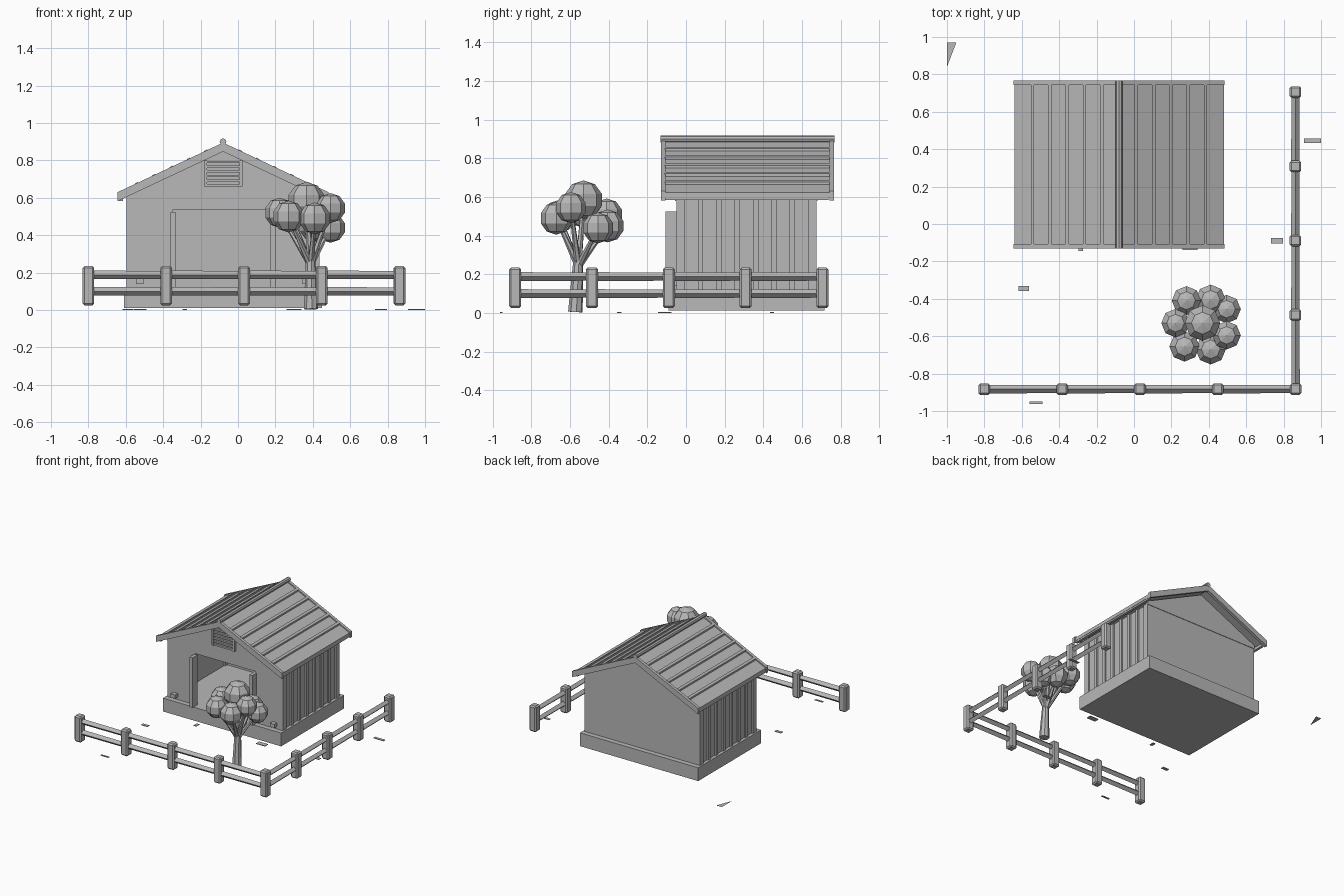
import bpy
import bmesh
from mathutils import Vector, Matrix

cube = bpy.data.objects.get("Cube")
if cube:
    bpy.data.objects.remove(cube, do_unlink=True)

grey = bpy.data.materials.new("plain grey")
grey.use_nodes = True
COLOUR = (0.48, 0.48, 0.48, 1)
grey.diffuse_color = COLOUR
grey.node_tree.nodes["Principled BSDF"].inputs["Base Color"].default_value = COLOUR


def finish(name, bm):
    bmesh.ops.recalc_face_normals(bm, faces=bm.faces)
    mesh = bpy.data.meshes.new(name)
    bm.to_mesh(mesh)
    bm.free()
    mesh.materials.append(grey)
    obj = bpy.data.objects.new(name, mesh)
    bpy.context.collection.objects.link(obj)
    return obj


def box(name, x, y, z, bevel=0):
    """Box from (low, high) pairs."""
    bm = bmesh.new()
    spans = [Vector(p) for p in zip(x, y, z)]
    size, mid = spans[1] - spans[0], (spans[0] + spans[1]) / 2
    bmesh.ops.create_cube(bm, size=1, matrix=Matrix.Translation(mid) @ Matrix.Diagonal((*size, 1)))
    obj = finish(name, bm)
    if bevel:
        mod = obj.modifiers.new("Bevel", "BEVEL")
        mod.width, mod.segments = bevel, 1
    return obj


def prism(name, section, y0, y1):
    """Extrude an (x, z) outline along y."""
    bm = bmesh.new()
    face = bm.faces.new([bm.verts.new((x, y0, z)) for x, z in section])
    new = bmesh.ops.extrude_face_region(bm, geom=[face])["geom"]
    verts = [v for v in new if isinstance(v, bmesh.types.BMVert)]
    bmesh.ops.translate(bm, verts=verts, vec=(0, y1 - y0, 0))
    return finish(name, bm)


def rod(name, a, b, r1, r2, sides):
    a, b = Vector(a), Vector(b)
    bm = bmesh.new()
    turn = (b - a).to_track_quat("Z", "Y").to_matrix().to_4x4()
    bmesh.ops.create_cone(bm, cap_ends=True, segments=sides, radius1=r1, radius2=r2,
                          depth=(b - a).length, matrix=Matrix.Translation((a + b) / 2) @ turn)
    return finish(name, bm)


# House: plinth, hollow walls and door opening
MID = -0.08
FRONT, BACK, FLOOR, EAVE = -0.05, 0.675, 0.12, 0.59
box("plinth", (MID - 0.53, MID + 0.53), (-0.09, 0.715), (0.012, FLOOR))
box("back_wall", (MID - 0.51, MID + 0.51), (BACK - 0.02, BACK), (FLOOR, EAVE))
box("door_lintel", (MID - 0.28, MID + 0.28), (FRONT, FRONT + 0.02), (0.535, EAVE))

for side, word in ((-1, "right"), (1, "left")):
    def span(a, b):
        return sorted((MID + side * a, MID + side * b))
    box(word + "_wall", span(0.485, 0.505), (FRONT, BACK), (FLOOR, EAVE))
    box(word + "_front_wall", span(0.27, 0.51), (FRONT, FRONT + 0.02), (FLOOR, 0.595))
    box(word + "_door_post", span(0.255, 0.282), (-0.105, FRONT + 0.01), (FLOOR, 0.525))
    box(word + "_wall_peg", span(0.425, 0.465), (-0.085, FRONT), (0.14, 0.17))
    for y in (FRONT, BACK - 0.045):
        box(word + "_corner_post", span(0.475, 0.517), (y, y + 0.045), (FLOOR, EAVE))
    for i in range(6):
        y = 0.075 + i * 0.095
        box(word + "_wall_batten", span(0.5, 0.517), (y - 0.014, y + 0.014), (FLOOR, EAVE))

# Gable ends
gable = [(MID + d, z) for d, z in ((-0.515, 0.58), (0.515, 0.58), (0.515, 0.607), (0, 0.85), (-0.515, 0.607))]
prism("front_gable", gable, FRONT - 0.008, FRONT + 0.02)
prism("back_gable", gable, BACK - 0.02, BACK + 0.004)

# Louvred gable vent
for side in (-1, 1):
    x = MID + side * 0.095
    box("vent_side", (x - 0.008, x + 0.008), (-0.08, FRONT), (0.66, 0.8))
for i in range(6):
    z = 0.66 + i * 0.025
    box("vent_slat", (MID - 0.095, MID + 0.095), (-0.074, FRONT), (z, z + 0.013))

# Roof: sheets, barge boards, battens, eave boards and ridge pole
def slope(side, d0, d1, low, high):
    line = [(d0, low), (d1, low), (d1, high), (d0, high)]
    return [(MID + side * d, 0.885 - 0.47 * d + h) for d, h in line]


for side, word in ((-1, "right"), (1, "left")):
    prism(word + "_roof", slope(side, 0, 0.56, -0.028, 0), -0.11, 0.745)
    for y in (-0.13, 0.742):
        prism(word + "_barge_board", slope(side, 0, 0.565, -0.038, 0.01), y, y + 0.024)
    for k in range(1, 6):
        d = k * 0.0925
        prism(word + "_roof_batten", slope(side, d - 0.009, d + 0.009, -0.005, 0.013), -0.11, 0.745)
    x = MID + side * 0.545
    box(word + "_eave_board", (x - 0.01, x + 0.01), (-0.11, 0.737), (0.583, 0.615))
rod("ridge_pole", (MID, -0.132, 0.9), (MID, 0.767, 0.9), 0.018, 0.018, 8)

# Fence: two runs meeting at one corner
FX, FY = 0.863, -0.883
spots = [(-0.8 + i * 0.416, FY) for i in range(5)] + [(FX, FY + i * 0.397) for i in range(1, 5)]
for x, y in spots:
    box("fence_post", (x - 0.031, x + 0.031), (y - 0.031, y + 0.031), (0.025, 0.235), 0.01)
for a, b in zip(spots, spots[1:]):
    for z in (0.1, 0.188):
        rod("fence_rail", (*a, z), (*b, z), 0.023, 0.021, 4)

# Tree: trunk, branches and faceted leaf clumps
fork = Vector((0.388, -0.557, 0.27))
rod("tree_trunk", (0.39, -0.572, 0.005), fork, 0.038, 0.026, 8)
clumps = [(0.366, -0.53, 0.585, 0.1), (0.28, -0.41, 0.51, 0.082), (0.41, -0.405, 0.45, 0.085),
          (0.495, -0.455, 0.44, 0.08), (0.495, -0.595, 0.545, 0.08), (0.41, -0.67, 0.49, 0.085),
          (0.27, -0.655, 0.5, 0.085), (0.222, -0.53, 0.52, 0.08)]
for x, y, z, r in clumps:
    rod("tree_branch", fork - Vector((0, 0, 0.03)), (x, y, z), 0.018, 0.009, 6)
    bm = bmesh.new()
    bmesh.ops.create_uvsphere(bm, u_segments=8, v_segments=5, radius=r,
                              matrix=Matrix.Translation((x, y, z)))
    finish("leaf_clump", bm)

# Loose chips on the ground
chips = [(-0.285, -0.125, 0.024, 0.04), (0.3, -0.12, 0.08, 0.04), (-0.59, -0.345, 0.055, 0.025),
         (0.765, -0.09, 0.065, 0.028), (0.955, 0.445, 0.09, 0.022), (-0.525, -0.955, 0.07, 0.014)]
for x, y, w, d in chips:
    box("ground_chip", (x - w / 2, x + w / 2), (y - d / 2, y + d / 2), (0, 0.005))
bm = bmesh.new()
bm.faces.new([bm.verts.new(p) for p in ((-1, 0.97, 0.003), (-1, 0.84, 0.003), (-0.95, 0.97, 0.003))])
finish("ground_shard", bm)
